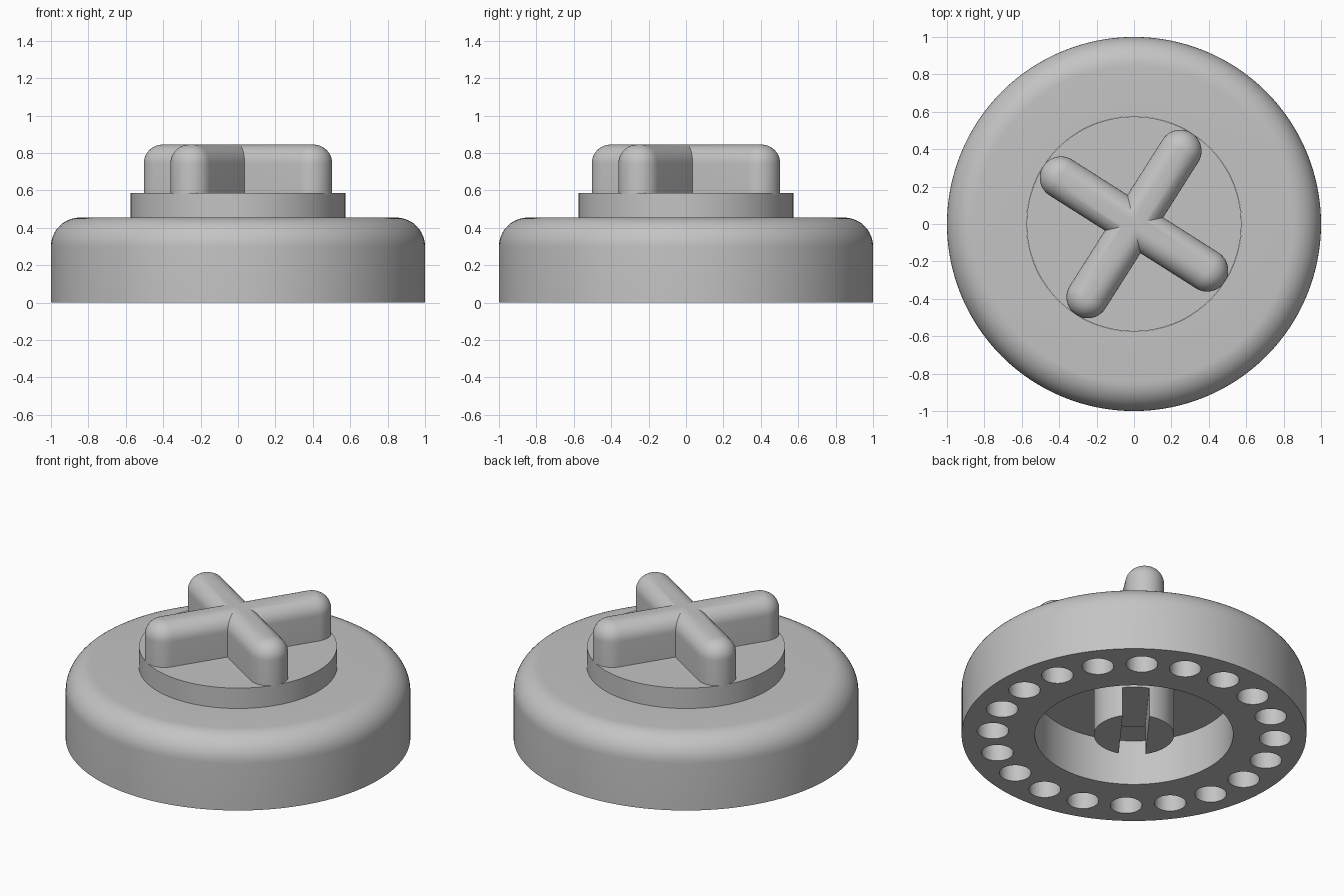
import bpy, bmesh, math
from mathutils import Matrix

default = bpy.data.objects.get("Cube")
if default:
    bpy.data.objects.remove(default, do_unlink=True)

grey = bpy.data.materials.new("plain grey")
grey.use_nodes = True
colour = (0.55, 0.55, 0.55, 1)
grey.diffuse_color = colour
for node in grey.node_tree.nodes:
    if node.type == "BSDF_PRINCIPLED":
        node.inputs["Base Color"].default_value = colour


def finish(bm, name):
    bmesh.ops.recalc_face_normals(bm, faces=bm.faces)
    mesh = bpy.data.meshes.new(name)
    bm.to_mesh(mesh)
    bm.free()
    mesh.materials.append(grey)
    obj = bpy.data.objects.new(name, mesh)
    bpy.context.collection.objects.link(obj)
    return obj


def activate(obj):
    bpy.ops.object.select_all(action="DESELECT")
    obj.select_set(True)
    bpy.context.view_layer.objects.active = obj


def boolean(obj, cutter, operation):
    mod = obj.modifiers.new("boolean", "BOOLEAN")
    mod.object, mod.operation, mod.solver = cutter, operation, "EXACT"
    activate(obj)
    bpy.ops.object.modifier_apply(modifier=mod.name)
    bpy.data.objects.remove(cutter, do_unlink=True)


def smooth(obj):
    activate(obj)
    bpy.ops.object.shade_smooth_by_angle(angle=math.radians(30))


def lathe(profile, name, steps=128):
    """Closed outline of (radius, z) points turned around the z axis."""
    bm = bmesh.new()
    verts = [bm.verts.new((r, 0, z)) for r, z in profile]
    edges = [bm.edges.new((a, b)) for a, b in zip(verts, verts[1:] + verts[:1])]
    bmesh.ops.spin(bm, geom=verts + edges, cent=(0, 0, 0), axis=(0, 0, 1),
                   angle=math.tau, steps=steps, use_merge=True)
    bmesh.ops.remove_doubles(bm, verts=bm.verts, dist=1e-5)
    return finish(bm, name)


def cylinder(bm, radius, z0, z1, x=0, y=0, segments=64):
    bmesh.ops.create_cone(bm, cap_ends=True, segments=segments, radius1=radius,
                          radius2=radius, depth=z1 - z0,
                          matrix=Matrix.Translation((x, y, (z0 + z1) / 2)))


# Outer ring with a rounded top edge
INNER, TOP, FILLET, CEILING = 0.575, 0.455, 0.155, 0.29
arc = [(1 - FILLET + FILLET * math.cos(a), TOP - FILLET + FILLET * math.sin(a))
       for a in (math.pi / 2 * i / 12 for i in range(13))]
ring = lathe([(INNER, 0), (1, 0)] + arc + [(INNER, TOP)], "outer_ring")

# Circle of blind holes in the underside
bm = bmesh.new()
for i in range(20):
    a = math.tau * i / 20 - math.radians(0.8)
    cylinder(bm, 0.092, -0.1, CEILING, 0.82 * math.cos(a), 0.82 * math.sin(a), 32)
boolean(ring, finish(bm, "hole_cutter"), "DIFFERENCE")
smooth(ring)

# Raised centre disc
bm = bmesh.new()
cylinder(bm, INNER - 0.001, CEILING, 0.585, segments=128)
smooth(finish(bm, "centre_disc"))

# Slotted post below the disc
bm = bmesh.new()
cylinder(bm, 0.233, 0, CEILING + 0.02)
post = finish(bm, "slotted_post")
bm = bmesh.new()
bmesh.ops.create_cube(bm, size=1, matrix=Matrix.Rotation(math.radians(53), 4, "Z")
                      @ Matrix.Translation((0, 0, 0.037))
                      @ Matrix.Diagonal((1, 0.155, 0.3, 1)))
boolean(post, finish(bm, "slot_cutter"), "DIFFERENCE")
smooth(post)


# Cross grip from two round-ended bars with softened tops
def grip_bar(name, degrees):
    reach, half, base, top = 0.463, 0.113, 0.575, 0.845
    bm = bmesh.new()
    outline = []
    for side in (1, -1):
        for i in range(25):
            a = math.pi * (i / 24 - 0.5)
            outline.append(bm.verts.new((side * (reach + half * math.cos(a)),
                                         side * half * math.sin(a), base)))
    face = bm.faces.new(outline)
    grown = bmesh.ops.extrude_face_region(bm, geom=[face])["geom"]
    upper = [v for v in grown if isinstance(v, bmesh.types.BMVert)]
    bmesh.ops.translate(bm, verts=upper, vec=(0, 0, top - base))
    rim = [e for e in bm.edges if all(v.co.z > top - 0.01 for v in e.verts)]
    bmesh.ops.recalc_face_normals(bm, faces=bm.faces)
    bmesh.ops.bevel(bm, geom=rim, offset=0.1, offset_type="OFFSET", segments=10,
                    profile=0.5, affect="EDGES")
    bmesh.ops.rotate(bm, verts=bm.verts, cent=(0, 0, 0),
                     matrix=Matrix.Rotation(math.radians(degrees), 3, "Z"))
    return finish(bm, name)


grip = grip_bar("cross_grip", 57.6)
boolean(grip, grip_bar("second_bar", 147.6), "UNION")
smooth(grip)
